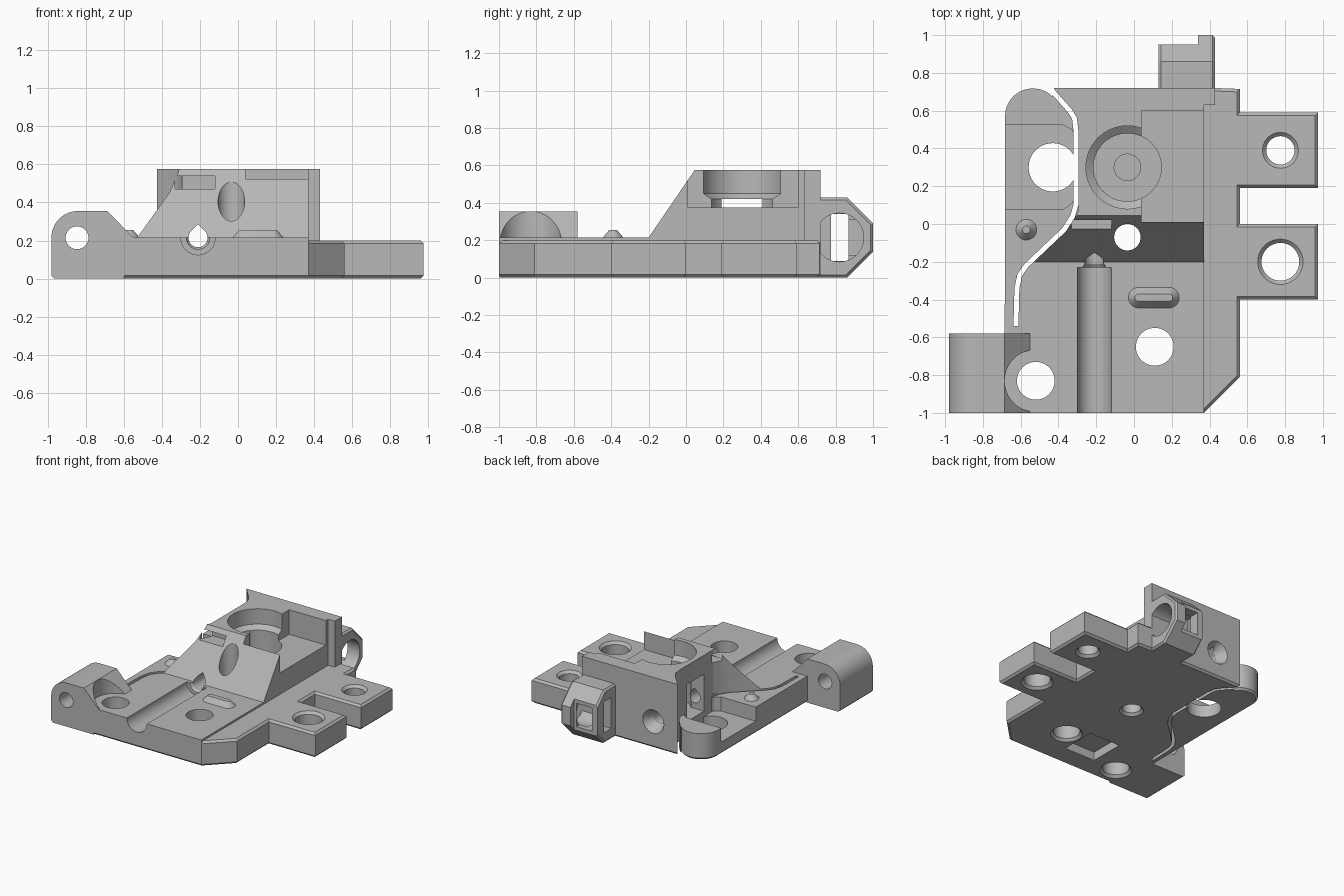
import bpy, bmesh
from math import cos, sin, pi, radians
from mathutils import Vector

if "Cube" in bpy.data.objects:
    bpy.data.objects.remove(bpy.data.objects["Cube"], do_unlink=True)

grey = bpy.data.materials.new("plain grey")
grey.use_nodes = True
grey.diffuse_color = (0.48, 0.48, 0.48, 1)
grey.node_tree.nodes["Principled BSDF"].inputs["Base Color"].default_value = grey.diffuse_color


def arc(cx, cy, r, a=0, b=360, n=40):
    m = n if b - a == 360 else n - 1
    return [(cx + r * cos(radians(a + (b - a) * i / m)),
             cy + r * sin(radians(a + (b - a) * i / m))) for i in range(n)]


def rect(u0, u1, v0, v1):
    return [(u0, v0), (u1, v0), (u1, v1), (u0, v1)]


def capsule(cx, cy, half, r):
    return arc(cx + half, cy, r, -90, 90, 12) + arc(cx - half, cy, r, 90, 270, 12)


def ribbon(path, width):
    """Closed outline of constant width around an open path."""
    pts = [Vector(p) for p in path]
    left, right = [], []
    for i, p in enumerate(pts):
        d = (pts[min(i + 1, len(pts) - 1)] - pts[max(i - 1, 0)]).normalized()
        side = Vector((-d.y, d.x)) * width / 2
        left.append(tuple(p + side))
        right.append(tuple(p - side))
    return left + right[::-1]


def solid(name, axis, lo, hi, pts, end=None, bevel=0):
    """Extrude or loft an outline along an axis."""
    place = {"x": lambda u, v, w: (w, u, v), "y": lambda u, v, w: (u, w, v),
             "z": lambda u, v, w: (u, v, w)}[axis]
    bm = bmesh.new()
    a = [bm.verts.new(place(u, v, lo)) for u, v in pts]
    b = [bm.verts.new(place(u, v, hi)) for u, v in (end or pts)]
    n = len(a)
    caps = [bm.faces.new(a[::-1]), bm.faces.new(b)]
    for i in range(n):
        j = (i + 1) % n
        bm.faces.new((a[i], a[j], b[j], b[i]))
    bmesh.ops.recalc_face_normals(bm, faces=bm.faces[:])
    if bevel:
        edges = [e for f in caps for e in f.edges]
        bmesh.ops.bevel(bm, geom=edges, offset=bevel, segments=1, affect="EDGES")
    mesh = bpy.data.meshes.new(name)
    bm.to_mesh(mesh)
    bm.free()
    mesh.materials.append(grey)
    ob = bpy.data.objects.new(name, mesh)
    bpy.context.collection.objects.link(ob)
    return ob


def combine(target, other, operation):
    mod = target.modifiers.new("combine", "BOOLEAN")
    mod.operation, mod.solver, mod.object = operation, "EXACT", other
    bpy.context.view_layer.objects.active = target
    bpy.ops.object.modifier_apply(modifier=mod.name)
    bpy.data.objects.remove(other, do_unlink=True)


def cut(target, *args, **kw):
    combine(target, solid("cutter", *args, **kw), "DIFFERENCE")


def add(target, other):
    combine(target, other, "UNION")


# Base plate with two side tabs, chamfered top and bottom
arm_tip = arc(-0.535, 0.57, 0.148, 180, 45, 14)
left_edge = [(-0.43, 0.72)] + arm_tip[::-1] + [(-0.685, -1)]
body = solid("extruder_body", "z", 0, 0.2, left_edge + [
    (0.37, -1), (0.56, -0.81), (0.56, -0.4), (0.975, -0.4), (0.975, 0), (0.56, 0),
    (0.56, 0.19), (0.975, 0.19), (0.975, 0.59), (0.56, 0.59), (0.56, 0.715), (0.43, 0.72)],
    bevel=0.016)
add(body, solid("top_plate", "z", 0.1, 0.215, left_edge + [(0.37, -1), (0.37, 0.72)]))

# Raised block with sloped front
block = solid("raised_block", "z", 0.1, 0.575, [
    (-0.43, 0.72), (-0.43, 0.69), (-0.33, 0.58), (-0.295, 0.5), (-0.295, 0.07),
    (-0.35, -0.02), (-0.54, -0.2), (0.37, -0.2), (0.37, 0.63), (0.43, 0.63), (0.43, 0.72)])
cut(block, "x", -1, 1, [(-0.2, 0.215), (0.07, 0.61), (-0.3, 0.61), (-0.3, 0.215)])
add(body, block)

# Corner lug with rounded top, cleared around the screw
lug = solid("hinge_lug", "y", -1, -0.58, [(-0.98, 0.016), (-0.964, 0)] + [
    (-0.6, 0), (-0.55, 0.215), (-0.685, 0.355)] + arc(-0.84, 0.215, 0.14, 90, 180, 14))
cut(lug, "z", 0.215, 0.5, arc(-0.52, -0.83, 0.165))
cut(lug, "y", -1.1, -0.5, arc(-0.845, 0.215, 0.06))
add(body, lug)

# Eight-sided rear bracket with nut bore, side slot and rear window
bracket = solid("rear_bracket", "x", 0.13, 0.43, [
    (0.68, 0), (0.86, 0), (1, 0.14), (1, 0.29), (0.86, 0.43), (0.68, 0.43)], bevel=0.014)
cut(bracket, "x", 0.1, 0.34, rect(0.95, 1.1, -0.1, 0.6))
cut(bracket, "x", 0.25, 0.5, arc(0.82, 0.215, 0.13))
cut(bracket, "x", 0.1, 0.3, rect(0.775, 0.87, 0.09, 0.34))
cut(bracket, "y", 0.85, 1.1, rect(0.18, 0.32, 0.12, 0.31))
add(body, bracket)

# Flexible arm: slit, pocket and bearing opening
cut(body, "z", -0.1, 0.7, ribbon([
    (-0.46, 0.745), (-0.42, 0.69), (-0.34, 0.6), (-0.315, 0.56), (-0.308, 0.5), (-0.308, 0.1),
    (-0.325, 0.04), (-0.37, -0.03), (-0.57, -0.22), (-0.605, -0.27), (-0.62, -0.34),
    (-0.625, -0.54)], 0.026))
cut(body, "z", 0.1, 0.7, [(-0.8, 0.08), (-0.37, 0.08), (-0.33, 0.11), (-0.308, 0.16),
                          (-0.308, 0.45), (-0.33, 0.5), (-0.38, 0.525), (-0.8, 0.525)])
cut(body, "z", -0.1, 0.3, arc(-0.43, 0.3, 0.128))
cut(body, "x", -0.36, -0.15, rect(0.19, 0.41, 0.12, 0.42))

# Side recess and stepped bearing bore
cut(body, "z", 0.375, 0.7, rect(0.04, 0.4, 0.01, 0.6))
bore = (-0.035, 0.3)
cut(body, "z", 0.12, 0.43, arc(*bore, 0.18))
cut(body, "z", 0.42, 0.45, arc(*bore, 0.18), arc(*bore, 0.22))
cut(body, "z", 0.45, 0.7, arc(*bore, 0.22))
cut(body, "z", 0.1, 0.2, arc(*bore, 0.07))
cut(body, "y", -0.1, 0.09, rect(-0.33, -0.12, 0.47, 0.54))

# Feed channel, teardrop passage and rear funnel
cx, cz = -0.21, 0.215
cut(body, "y", -1.1, -0.23, arc(cx, cz, 0.09))
cut(body, "y", -0.235, -0.15, arc(cx, cz, 0.065), arc(cx, cz, 0.01))
cut(body, "y", -0.3, 0.8, arc(cx, cz, 0.05, -225, 45, 28) + [(cx, cz + 0.07)])
cut(body, "y", 0.64, 0.73, arc(cx, cz, 0.05), arc(cx, cz, 0.1))

# Screw holes, with countersinks on the tabs
for x, y, r in [(-0.52, -0.83, 0.1), (0.11, -0.65, 0.1), (-0.035, -0.07, 0.07),
                (0.775, 0.39, 0.075), (0.775, -0.2, 0.1)]:
    cut(body, "z", -0.1, 0.7, arc(x, y, r))
    cut(body, "z", -0.01, 0.02, arc(x, y, r + 0.03), arc(x, y, r))
    if x > 0.5:
        cut(body, "z", 0.18, 0.21, arc(x, y, r), arc(x, y, r + 0.03))

# Nut pocket underneath
cut(body, "z", -0.05, 0.07, rect(-0.3, -0.02, -0.82, -0.53))

# Raised locating bumps
add(body, solid("long_bump", "z", 0.18, 0.255, capsule(0.105, -0.39, 0.08, 0.085),
                capsule(0.105, -0.39, 0.08, 0.02)))
add(body, solid("round_bump", "z", 0.18, 0.255, arc(-0.57, -0.03, 0.085), arc(-0.57, -0.03, 0.02)))

# Keep one material and smooth the round walls only
body.data.materials.clear()
body.data.materials.append(grey)
bpy.ops.object.select_all(action="DESELECT")
body.select_set(True)
bpy.context.view_layer.objects.active = body
bpy.ops.object.shade_smooth_by_angle(angle=radians(25))
